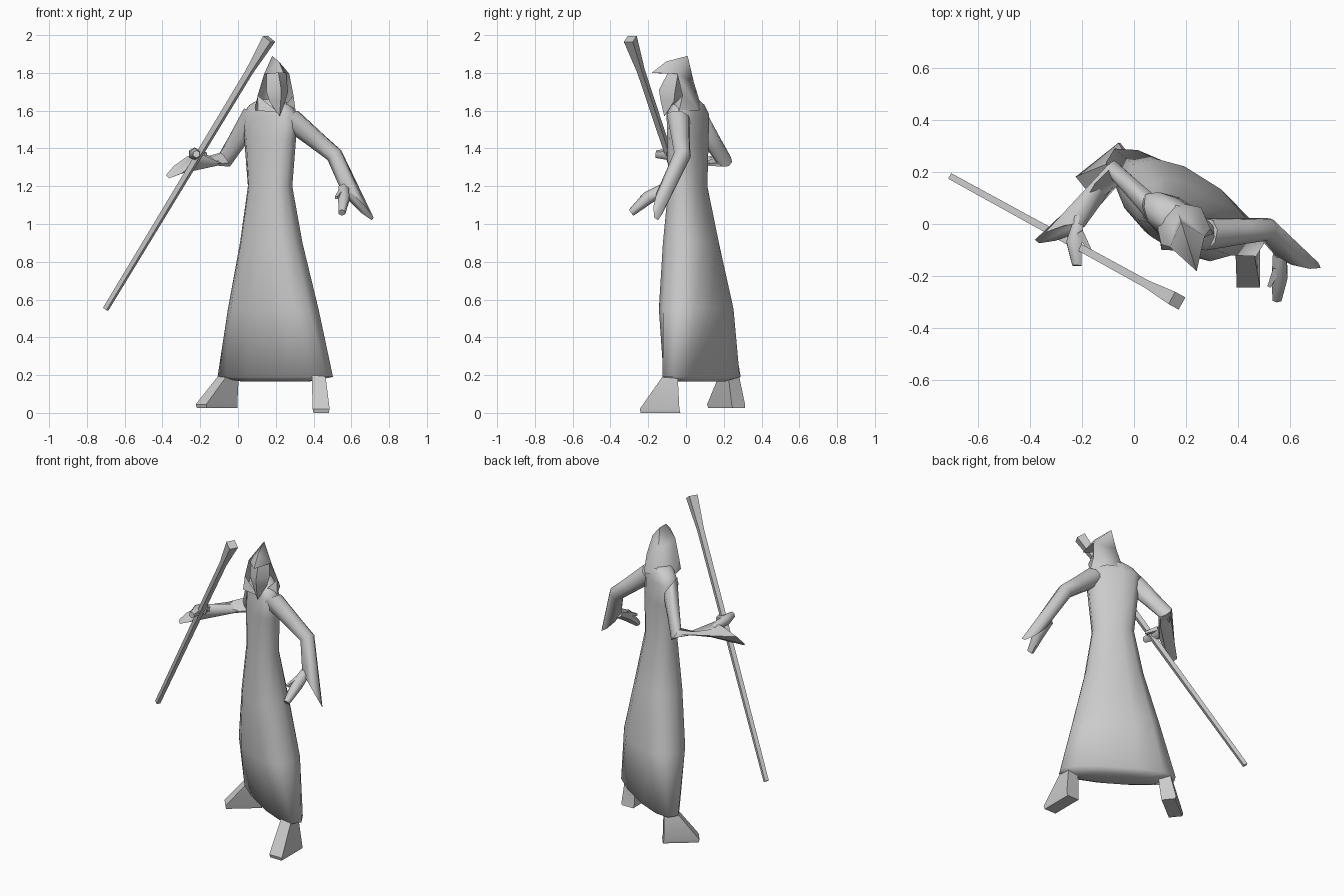
import bpy, bmesh, math
from mathutils import Vector

if "Cube" in bpy.data.objects:
    bpy.data.objects.remove(bpy.data.objects["Cube"])

UP = Vector((0, 0, 1))
GREY = (0.6, 0.6, 0.6, 1)
grey = bpy.data.materials.new("plain grey")
grey.use_nodes = True
grey.diffuse_color = GREY
grey.node_tree.nodes["Principled BSDF"].inputs["Base Color"].default_value = GREY


def finish(name, bm, sharp):
    """Turn a bmesh into a shaded object."""
    bmesh.ops.remove_doubles(bm, verts=bm.verts, dist=0.0001)
    bmesh.ops.recalc_face_normals(bm, faces=bm.faces)
    mesh = bpy.data.meshes.new(name)
    bm.to_mesh(mesh)
    bm.free()
    mesh.materials.append(grey)
    obj = bpy.data.objects.new(name, mesh)
    bpy.context.collection.objects.link(obj)
    bpy.ops.object.select_all(action="DESELECT")
    obj.select_set(True)
    bpy.context.view_layer.objects.active = obj
    bpy.ops.object.shade_smooth_by_angle(angle=math.radians(sharp))


def ring(center, wide, deep, sides, power=1):
    """Oval with two half axes; a lower power is boxier, zero is a rectangle."""
    points = []
    for i in range(sides):
        angle = math.tau * (i + 0.5) / sides
        c, s = math.cos(angle), math.sin(angle)
        points.append(center + wide * math.copysign(abs(c) ** power, c)
                      + deep * math.copysign(abs(s) ** power, s))
    return points


def loft(name, rings, sharp=60):
    """Skin a row of rings and cap both ends."""
    bm = bmesh.new()
    loops = [[bm.verts.new(p) for p in points] for points in rings]
    for low, high in zip(loops, loops[1:]):
        for i in range(len(low)):
            bm.faces.new((low[i - 1], low[i], high[i], high[i - 1]))
    bm.faces.new(loops[0])
    bm.faces.new(loops[-1])
    finish(name, bm, sharp)


def tube(name, path, radii, sides=6):
    """Round limb along a path with one radius per point."""
    path = [Vector(p) for p in path]
    axis = (path[-1] - path[0]).normalized()
    wide = axis.cross(UP).normalized()
    deep = axis.cross(wide)
    loft(name, [ring(p, wide * r, deep * r, sides) for p, r in zip(path, radii)])


# Robe: boxy ovals turned towards the model's right, leaning back at the hem
across, back = Vector((0.85, -0.53, 0)), Vector((0.53, 0.85, 0))
rings = []
for height, width, depth in ((0.165, 0.2, 0.06), (0.19, 0.35, 0.1), (0.55, 0.26, 0.15),
                             (0.9, 0.175, 0.125), (1.2, 0.125, 0.085), (1.45, 0.15, 0.08),
                             (1.58, 0.165, 0.075), (1.63, 0.12, 0.065), (1.66, 0.06, 0.05)):
    lean = max(0, 1.1 - height)
    center = Vector((0.17 + 0.03 * lean, 0.01 + 0.08 * lean, height))
    rings.append(ring(center, across * width, back * depth, 12, 0.85))
loft("robe", rings, 180)


# Sleeves: slim arms opening into flat cuffs that hang to a point
def sleeve(name, shoulder, elbow, cuff_top, cuff_tip):
    shoulder, elbow, cuff_top, cuff_tip = map(Vector, (shoulder, elbow, cuff_top, cuff_tip))
    cuff = (cuff_tip - cuff_top) / 2
    middle = cuff_top + cuff
    thin = (middle - elbow).cross(cuff).normalized()
    axis = (middle - shoulder).normalized()
    wide = thin.cross(axis).normalized()
    deep = axis.cross(wide)
    if wide.dot(cuff) < 0:
        wide, deep, thin = -wide, -deep, -thin
    loft(name, [ring(shoulder, wide * 0.065, deep * 0.065, 8),
                ring(shoulder.lerp(elbow, 0.6), wide * 0.052, deep * 0.052, 8),
                ring(elbow, wide * 0.046, deep * 0.046, 8),
                ring(middle, cuff, thin * 0.035, 8)])


sleeve("left_sleeve", (0.27, -0.04, 1.56), (0.51, -0.02, 1.365), (0.54, -0.12, 1.2), (0.72, -0.16, 1.02))
sleeve("right_sleeve", (0.07, 0.06, 1.56), (-0.07, 0.2, 1.34), (-0.19, 0, 1.38), (-0.38, -0.07, 1.245))

# Hands: the left hangs open, the right grips the staff
tube("left_palm", [(0.56, -0.11, 1.19), (0.56, -0.2, 1.14), (0.55, -0.29, 1.06)], (0.03, 0.035, 0.02))
tube("left_thumb", [(0.55, -0.17, 1.17), (0.52, -0.24, 1.14)], (0.02, 0.01), 4)
tube("right_fist", [(-0.21, 0.03, 1.35), (-0.23, -0.07, 1.37), (-0.22, -0.16, 1.37)], (0.02, 0.035, 0.02))
tube("right_thumb", [(-0.21, -0.03, 1.38), (-0.17, -0.1, 1.37)], (0.02, 0.01), 4)

# Staff: thin square shaft that widens at the top
low, high = Vector((-0.7, 0.18, 0.55)), Vector((0.165, -0.295, 1.98))
tube("staff", [low, low.lerp(high, 0.88), high], (0.017, 0.022, 0.038), 4)


# Feet: narrow ankles spreading into wedge shaped shoes
def shoe(name, ankle, sole, turn):
    ankle, sole = Vector(ankle), Vector(sole)
    way = Vector((-math.sin(turn), -math.cos(turn), 0))
    side = way.cross(UP)
    long, broad = way * 0.105, side * 0.045
    loft(name, [ring(ankle, way * 0.03, side * 0.035, 4, 0),
                ring(sole + UP * 0.02 + way * 0.005, long, broad, 4, 0),
                ring(sole, long, broad * 0.9, 4, 0)], 30)


shoe("left_foot", (0.425, -0.075, 0.22), (0.44, -0.135, 0), 0)
shoe("right_foot", (-0.04, 0.23, 0.22), (-0.11, 0.215, 0.025), 0.9)

# Head: half shapes in the head's own frame, reflected to the other side
origin = Vector((0.19, -0.02, 1.6))
sideways, ahead = Vector((0.95, 0.3, 0)), Vector((0.3, -0.95, 0))


def head_part(name, points, faces, sharp):
    bm = bmesh.new()
    for sign in (1, -1):
        verts = {key: bm.verts.new(origin + sideways * s * sign + ahead * a + UP * h)
                 for key, (s, a, h) in points.items()}
        for face in faces:
            bm.faces.new([verts[key] for key in face.split()])
    finish(name, bm, sharp)


head_part("hood", dict(
    apex=(0, -0.03, 0.29), ridge=(0, 0.09, 0.26), peak=(0, 0.17, 0.2), roof=(0, 0.06, 0.21),
    brow=(0.07, 0.05, 0.195), cheek=(0.1, 0.03, 0.08), collar=(0.105, 0.05, 0),
    throat=(0, 0.09, -0.01), back=(0, -0.065, 0.15), nape=(0, -0.11, 0.01), corner=(0.09, -0.06, 0),
), ["apex ridge brow", "ridge peak brow", "peak roof brow", "apex brow back",
    "brow cheek corner back", "cheek collar corner", "back corner nape", "cheek collar throat"], 65)

head_part("face", dict(
    forehead=(0, 0.08, 0.2), temple=(0.055, 0.04, 0.2), nose=(0, 0.13, 0.11),
    cheek=(0.06, 0.06, 0.1), lip=(0, 0.12, 0.05), jaw=(0.045, 0.06, 0.05),
    beard=(0, 0.1, -0.03), inside=(0, -0.02, 0.1),
), ["forehead temple cheek nose", "nose cheek jaw lip", "lip jaw beard",
    "temple forehead inside", "cheek temple inside", "jaw cheek inside", "beard jaw inside"], 50)
